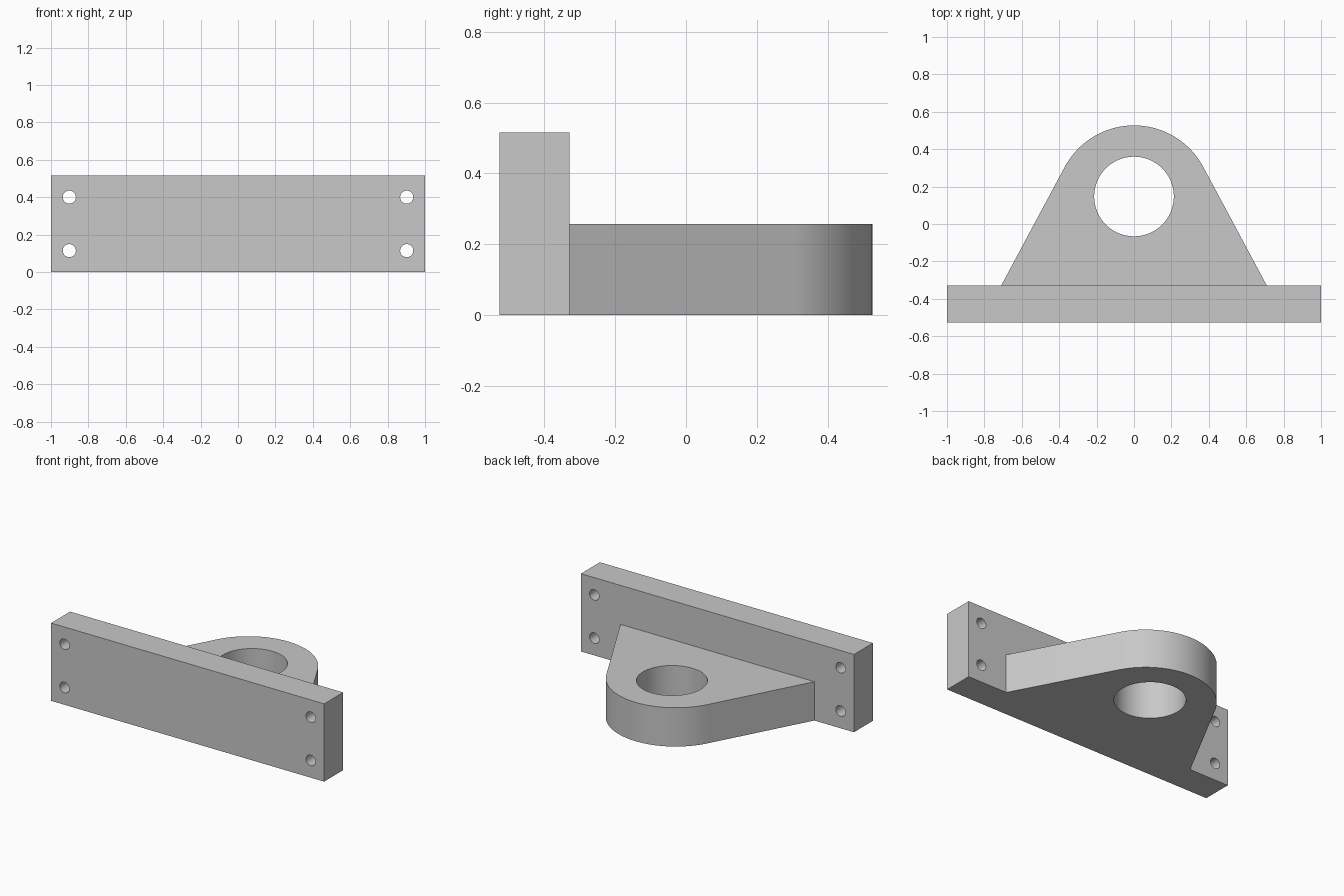
import bpy, bmesh, math
from mathutils import Matrix, Vector

cube = bpy.data.objects.get("Cube")
if cube:
    bpy.data.objects.remove(cube, do_unlink=True)

# Overall sizes
PLATE_Y0, PLATE_Y1, PLATE_H = -0.527, -0.329, 0.515
LUG_H, BASE_X = 0.257, 0.71
ARC_Y, ARC_R = 0.107, 0.42
BORE_Y, BORE_R = 0.147, 0.213
BOLT_X, BOLT_Z, BOLT_R = 0.902, 0.143, 0.035

grey = bpy.data.materials.new("plain grey")
grey.use_nodes = True
colour = (0.58, 0.58, 0.58, 1)
grey.diffuse_color = colour
grey.node_tree.nodes["Principled BSDF"].inputs["Base Color"].default_value = colour


def prism(name, outline, z0, z1, matrix=Matrix()):
    """Extrude a flat outline from z0 to z1, then place it."""
    bm = bmesh.new()
    face = bm.faces.new([bm.verts.new((x, y, z0)) for x, y in outline])
    top = bmesh.ops.extrude_face_region(bm, geom=[face])["geom"]
    verts = [v for v in top if isinstance(v, bmesh.types.BMVert)]
    bmesh.ops.translate(bm, verts=verts, vec=(0, 0, z1 - z0))
    bmesh.ops.recalc_face_normals(bm, faces=bm.faces)
    bm.transform(matrix)
    mesh = bpy.data.meshes.new(name)
    bm.to_mesh(mesh)
    bm.free()
    mesh.materials.append(grey)
    obj = bpy.data.objects.new(name, mesh)
    bpy.context.collection.objects.link(obj)
    return obj


def arc(cy, r, start, end, steps):
    angles = [start + (end - start) * i / steps for i in range(steps + 1)]
    return [(r * math.cos(a), cy + r * math.sin(a)) for a in angles]


def combine(target, tool, operation):
    """Apply a boolean and discard the tool."""
    mod = target.modifiers.new("combine", "BOOLEAN")
    mod.operation, mod.solver, mod.object = operation, "EXACT", tool
    bpy.context.view_layer.objects.active = target
    bpy.ops.object.modifier_apply(modifier=mod.name)
    bpy.data.objects.remove(tool, do_unlink=True)


# Upright mounting plate
bracket = prism("mounting_bracket",
                [(-1, PLATE_Y0), (1, PLATE_Y0), (1, PLATE_Y1), (-1, PLATE_Y1)],
                0, PLATE_H)

# Tapered lug with a rounded end, rooted inside the plate
reach = Vector((BASE_X, PLATE_Y1 - ARC_Y))
tangent = math.atan2(reach.y, reach.x) + math.acos(ARC_R / reach.length)
root = PLATE_Y1 - 0.1
outline = [(-BASE_X, PLATE_Y1), (-BASE_X, root), (BASE_X, root), (BASE_X, PLATE_Y1)]
outline += arc(ARC_Y, ARC_R, tangent, math.pi - tangent, 48)
combine(bracket, prism("lug", outline, 0, LUG_H), "UNION")

# Large bore through the lug
circle = arc(BORE_Y, BORE_R, 0, math.tau, 64)[:-1]
combine(bracket, prism("bore_cutter", circle, -0.1, LUG_H + 0.1), "DIFFERENCE")

# Four bolt holes through the plate
circle = arc(0, BOLT_R, 0, math.tau, 32)[:-1]
turn = Matrix.Rotation(math.pi / 2, 4, "X")
for sx in (-1, 1):
    for sz in (-1, 1):
        centre = (sx * BOLT_X, (PLATE_Y0 + PLATE_Y1) / 2, PLATE_H / 2 + sz * BOLT_Z)
        cutter = prism("bolt_cutter", circle, -0.2, 0.2,
                       Matrix.Translation(centre) @ turn)
        combine(bracket, cutter, "DIFFERENCE")

# Smooth the round walls, keep the edges crisp
bpy.ops.object.select_all(action="DESELECT")
bracket.select_set(True)
bpy.context.view_layer.objects.active = bracket
bpy.ops.object.shade_smooth_by_angle(angle=math.radians(30))
